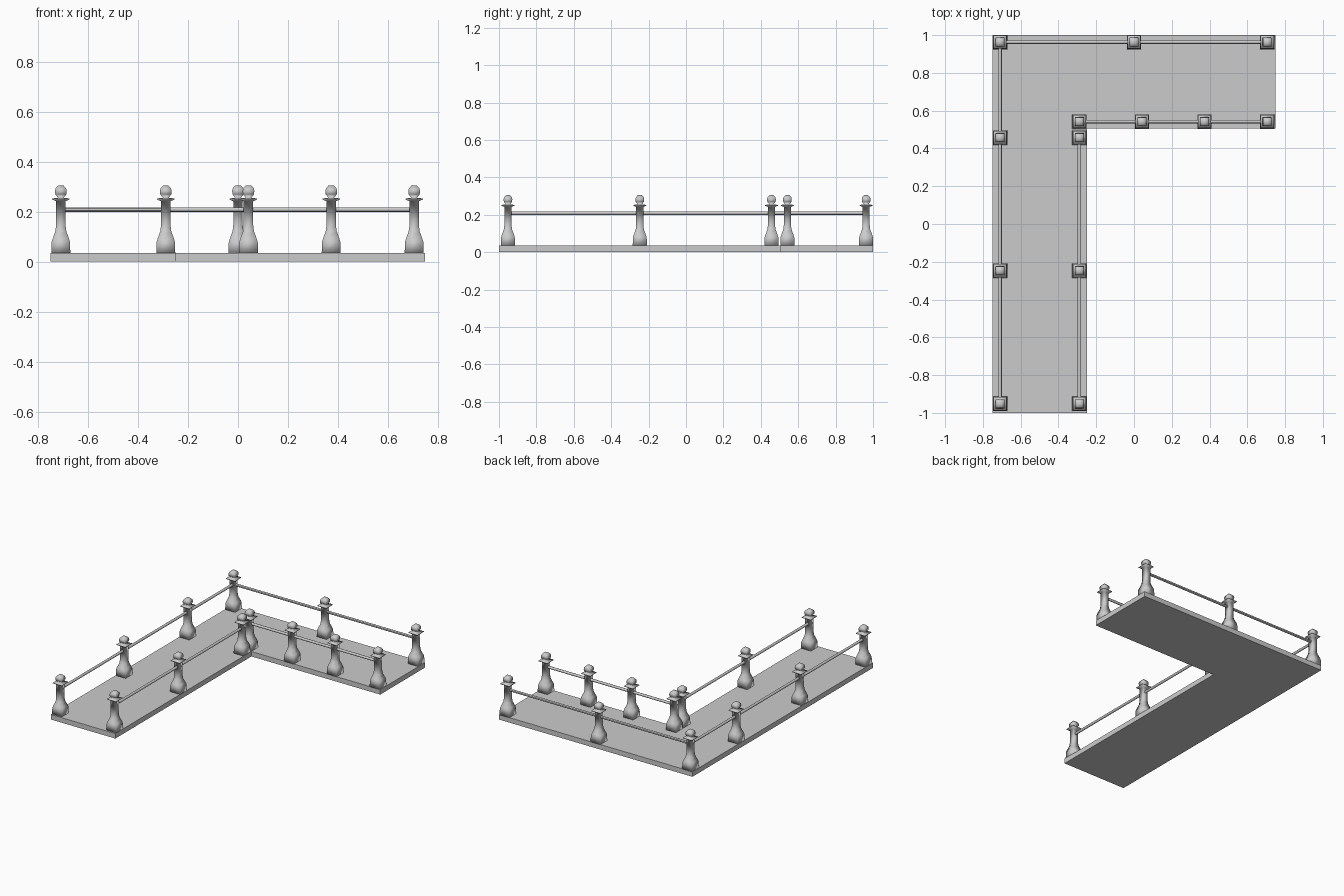
import bpy, bmesh
from mathutils import Vector

if "Cube" in bpy.data.objects:
    bpy.data.objects.remove(bpy.data.objects["Cube"])


def make_object(name, bm, smooth=False):
    bmesh.ops.recalc_face_normals(bm, faces=bm.faces)
    for f in bm.faces:
        f.smooth = smooth
    me = bpy.data.meshes.new(name)
    bm.to_mesh(me)
    bm.free()
    ob = bpy.data.objects.new(name, me)
    bpy.context.collection.objects.link(ob)
    return ob


# L-shaped floor slab
bm = bmesh.new()
outline = [(-0.75, -1), (-0.25, -1), (-0.25, 0.505), (0.748, 0.505), (0.748, 1), (-0.75, 1)]
face = bm.faces.new([bm.verts.new((x, y, 0)) for x, y in outline])
ext = bmesh.ops.extrude_face_region(bm, geom=[face])
for v in ext["geom"]:
    if isinstance(v, bmesh.types.BMVert):
        v.co.z = 0.035
make_object("floor", bm)

# Square-section post: (half width, height)
PROFILE = [(0.038, 0.034), (0.037, 0.078), (0.033, 0.092), (0.022, 0.122), (0.019, 0.145),
           (0.019, 0.242), (0.035, 0.249), (0.035, 0.253), (0.012, 0.256),
           (0.022, 0.270), (0.0235, 0.282), (0.021, 0.294), (0.011, 0.305)]


def post_mesh(bm):
    rings = [[bm.verts.new((sx * w, sy * w, z)) for sx, sy in ((-1, -1), (1, -1), (1, 1), (-1, 1))]
             for w, z in PROFILE]
    for a, b in zip(rings, rings[1:]):
        for i in range(4):
            j = (i + 1) % 4
            bm.faces.new((a[i], a[j], b[j], b[i]))
    bm.faces.new(rings[0][::-1])
    bm.faces.new(rings[-1])


L, I, R = -0.709, -0.289, 0.705      # outer left, inner corner, right end
B, F = 0.963, 0.542                  # back row and inner row
posts = [(L, B), (0, B), (R, B), (I, F), (0.042, F), (0.373, F), (R, F)]
posts += [(x, y) for x in (L, I) for y in (0.457, -0.247, -0.952)]
bm = bmesh.new()
post_mesh(bm)
first = make_object("post", bm, smooth=True)
first.location = (*posts[0], 0)
for x, y in posts[1:]:
    ob = bpy.data.objects.new("post", first.data)
    ob.location = (x, y, 0)
    bpy.context.collection.objects.link(ob)


# Thin round rails joining the posts
def rail(a, b):
    a, b = Vector((*a, 0.209)), Vector((*b, 0.209))
    d = b - a
    bpy.ops.mesh.primitive_cylinder_add(vertices=12, radius=0.009, depth=d.length,
                                        location=(a + b) / 2,
                                        rotation=d.to_track_quat('Z', 'Y').to_euler())
    bpy.context.object.name = "rail"
    bpy.ops.object.shade_smooth_by_angle()


rail((L, B), (R, B))
rail((I, F), (R, F))
rail((L, -0.952), (L, B))
rail((I, -0.952), (I, 0.457))
